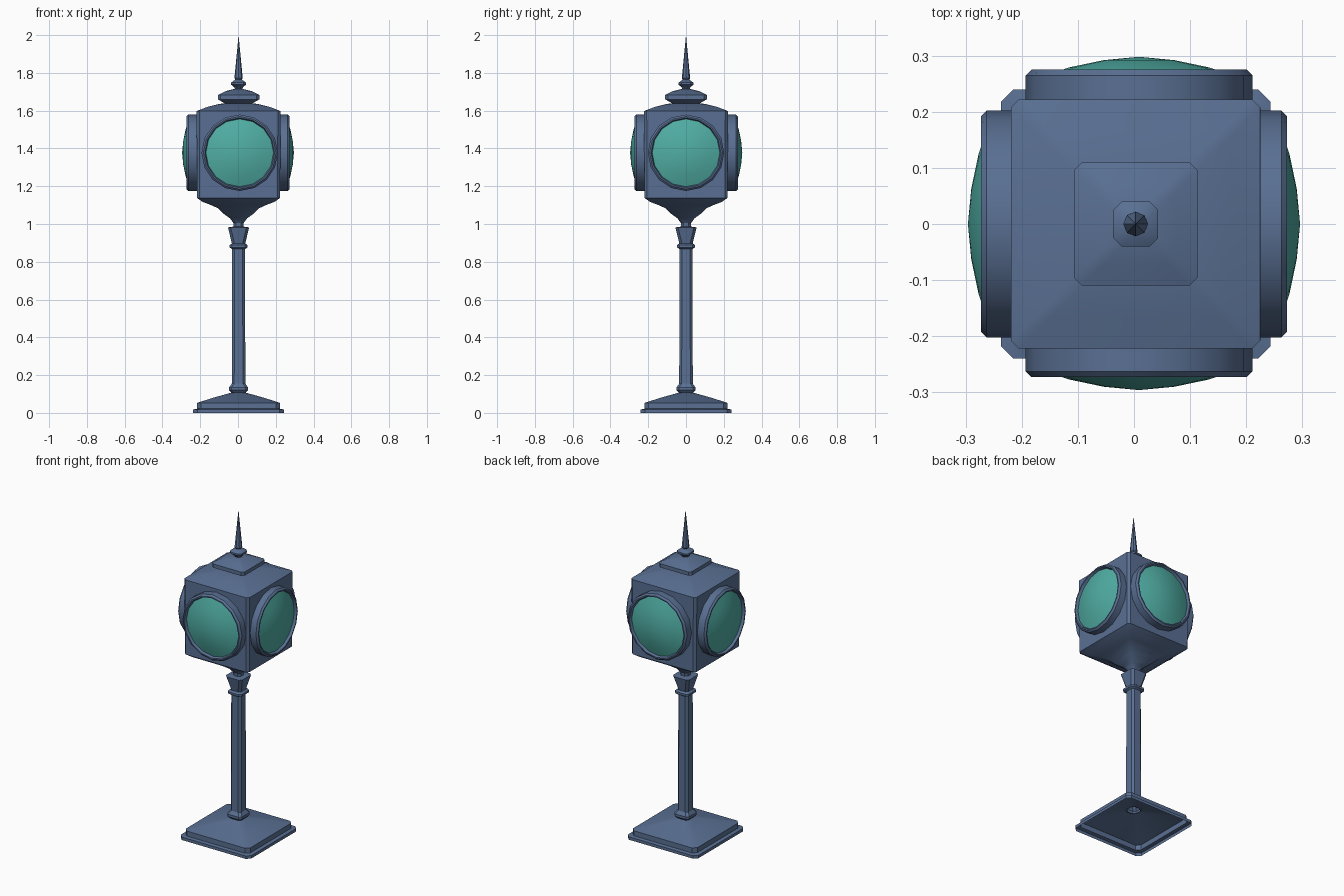
import bpy, bmesh, math
from mathutils import Matrix

if "Cube" in bpy.data.objects:
    bpy.data.objects.remove(bpy.data.objects["Cube"])


def material(name, color):
    m = bpy.data.materials.new(name)
    m.diffuse_color = color
    m.use_nodes = True
    m.node_tree.nodes["Principled BSDF"].inputs["Base Color"].default_value = m.diffuse_color
    return m


BODY = material("blue_paint", (0.10, 0.16, 0.29, 1))
GLASS = material("green_glass", (0.08, 0.42, 0.37, 1))
CX = 0.003  # the body sits slightly right of centre


def loft(name, rings, mat, matrix=None, cap_start=False, cap_end=False, angle=30):
    """Skin a stack of equal-sized point rings; a single-point ring makes a tip."""
    bm = bmesh.new()
    loops = [[bm.verts.new(p) for p in ring] for ring in rings]
    for a, b in zip(loops, loops[1:]):
        n = len(a)
        for i in range(n):
            j = (i + 1) % n
            if len(b) == 1:
                bm.faces.new((a[i], a[j], b[0]))
            else:
                bm.faces.new((a[i], a[j], b[j], b[i]))
    if cap_start:
        bm.faces.new(loops[0][::-1])
    if cap_end:
        bm.faces.new(loops[-1])
    me = bpy.data.meshes.new(name)
    bm.to_mesh(me)
    bm.free()
    me.materials.append(mat)
    ob = bpy.data.objects.new(name, me)
    bpy.context.collection.objects.link(ob)
    ob.matrix_world = matrix or Matrix.Translation((CX, 0, 0))
    bpy.ops.object.select_all(action='DESELECT')
    ob.select_set(True)
    bpy.context.view_layer.objects.active = ob
    bpy.ops.object.shade_smooth_by_angle(angle=math.radians(angle))
    return ob


def square(h, c, z):
    """Square ring of half width h with corners cut by c."""
    k = h - c
    return [(h, -k, z), (h, k, z), (k, h, z), (-k, h, z),
            (-h, k, z), (-h, -k, z), (-k, -h, z), (k, -h, z)]


def circle(r, z, n=16):
    if r == 0:
        return [(0, 0, z)]
    return [(r * math.cos(2 * math.pi * i / n), r * math.sin(2 * math.pi * i / n), z)
            for i in range(n)]


def square_part(name, profile, c, **kw):
    return loft(name, [square(h, min(c, h * 0.6), z) for h, z in profile], BODY, **kw)


# Hollow stepped base
square_part("base", [(0.24, 0), (0.24, 0.018), (0.22, 0.022), (0.22, 0.053),
                     (0.135, 0.08), (0.035, 0.108)], 0.022, angle=20)

# Post with foot collar, top ring and flared capital
square_part("post", [(0.036, 0.105), (0.05, 0.12), (0.05, 0.135), (0.036, 0.155),
                     (0.034, 0.87)], 0.013)
square_part("post_ring", [(0.036, 0.868), (0.047, 0.876), (0.047, 0.888),
                          (0.036, 0.897)], 0.013)
square_part("capital", [(0.035, 0.895), (0.056, 0.982), (0.028, 0.986)], 0.014,
            cap_end=True)

# Clock case: curved underside, straight walls and low roof
square_part("clock_case", [(0.026, 0.983), (0.027, 1.005), (0.045, 1.03), (0.08, 1.055),
                           (0.108, 1.083), (0.145, 1.10), (0.19, 1.117), (0.22, 1.138),
                           (0.222, 1.598), (0.165, 1.62), (0.105, 1.635),
                           (0.065, 1.64)], 0.014, cap_start=True, cap_end=True)

# Roof cap and knob
square_part("roof_cap", [(0.07, 1.637), (0.11, 1.66), (0.11, 1.683),
                         (0.07, 1.703), (0.018, 1.716)], 0.014, cap_end=True)
square_part("knob", [(0.018, 1.712), (0.024, 1.725), (0.04, 1.738), (0.04, 1.748),
                     (0.018, 1.764)], 0.015, cap_end=True)

# Spire
loft("spire", [circle(0.014, 1.76, 8), circle(0.022, 1.772, 8), circle(0, 2.0, 8)], BODY)

# Four clock faces: round housing with a lip and a domed glass
bezel = [(0.202, 0.20), (0.202, 0.263), (0.192, 0.273), (0.185, 0.273), (0.178, 0.255)]
dome = [(0.179, 0.258), (0.125, 0.277), (0.063, 0.290), (0, 0.296)]
faces = [("front", 0, 0.009), ("right", 90, 0), ("back", 180, 0.009), ("left", 270, 0)]
for side, deg, dx in faces:
    place = (Matrix.Translation((dx, 0.002 if side == "back" else 0, 1.377))
             @ Matrix.Rotation(math.radians(deg), 4, 'Z')
             @ Matrix.Rotation(math.radians(90), 4, 'X'))
    loft(side + "_face_housing", [circle(r, z) for r, z in bezel], BODY, place)
    loft(side + "_face_glass", [circle(r, z) for r, z in dome], GLASS, place)
